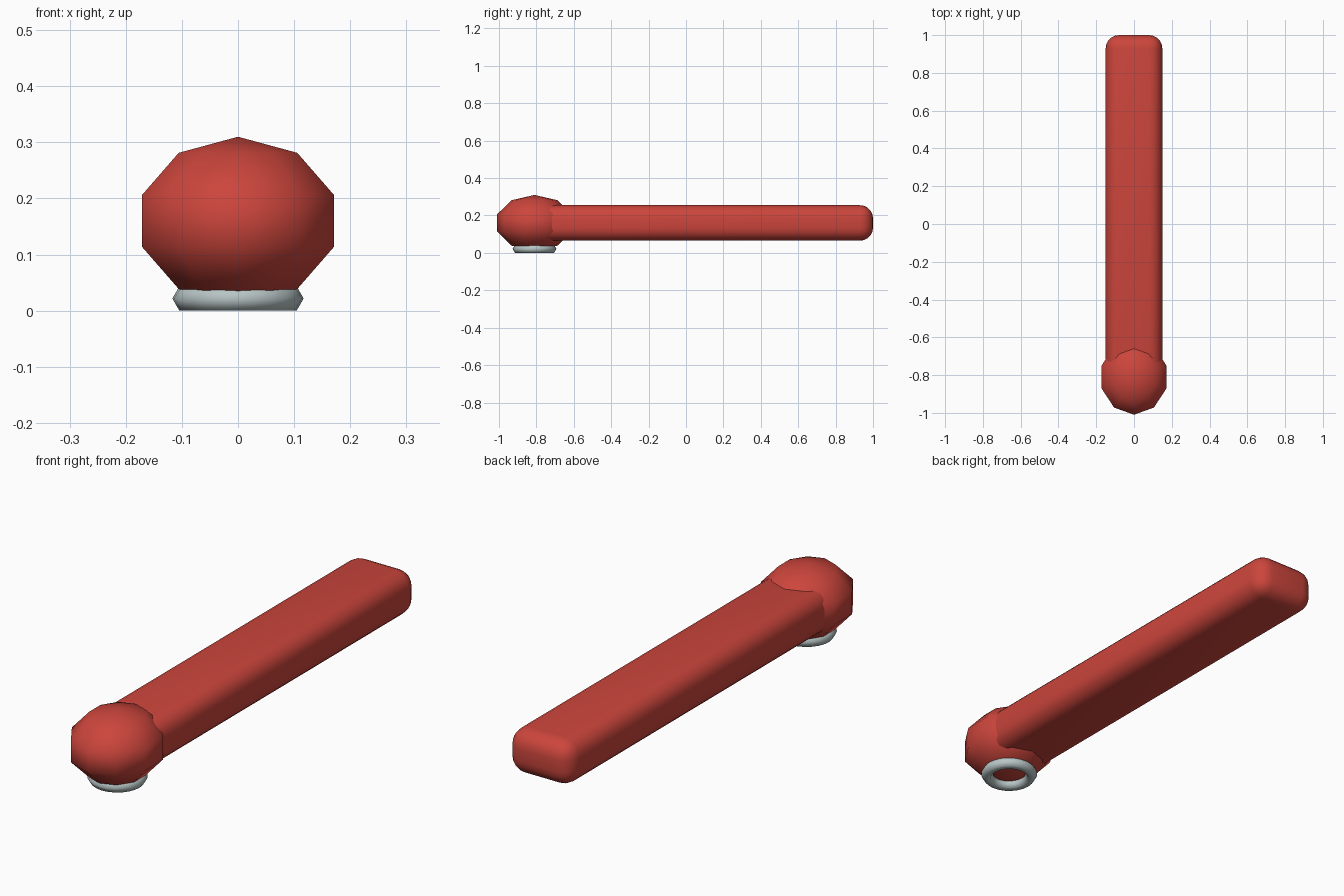
import bpy
from math import radians

if "Cube" in bpy.data.objects:
    bpy.data.objects.remove(bpy.data.objects["Cube"])


def material(name, color):
    m = bpy.data.materials.new(name)
    m.diffuse_color = color
    m.use_nodes = True
    m.node_tree.nodes["Principled BSDF"].inputs["Base Color"].default_value = m.diffuse_color
    return m


RED = material("red", (0.6, 0.06, 0.045, 1))
STEEL = material("steel", (0.48, 0.56, 0.56, 1))


def finish(name, mat):
    ob = bpy.context.object
    ob.name = name
    ob.data.materials.append(mat)
    bpy.ops.object.shade_smooth()
    return ob


# rounded bar
bpy.ops.mesh.primitive_cube_add(size=1, location=(0, 0.1, 0.16))
bar = bpy.context.object
bar.scale = (0.3, 1.8, 0.19)
bpy.ops.object.transform_apply(location=False, rotation=False, scale=True)
bevel = bar.modifiers.new("round", "BEVEL")
bevel.width = 0.07
bevel.segments = 5
bevel.limit_method = "NONE"
finish("bar", RED)

# faceted-outline ball at the front end
bpy.ops.mesh.primitive_uv_sphere_add(segments=10, ring_count=5, radius=1,
                                     location=(0, -0.81, 0.16))
bpy.context.object.scale = (0.189, 0.21, 0.15)
finish("end_ball", RED)

# ring underneath the ball
bpy.ops.mesh.primitive_torus_add(major_segments=24, minor_segments=6,
                                 major_radius=0.092, minor_radius=0.025,
                                 location=(0, -0.81, 0.0217))
finish("base_ring", STEEL)
